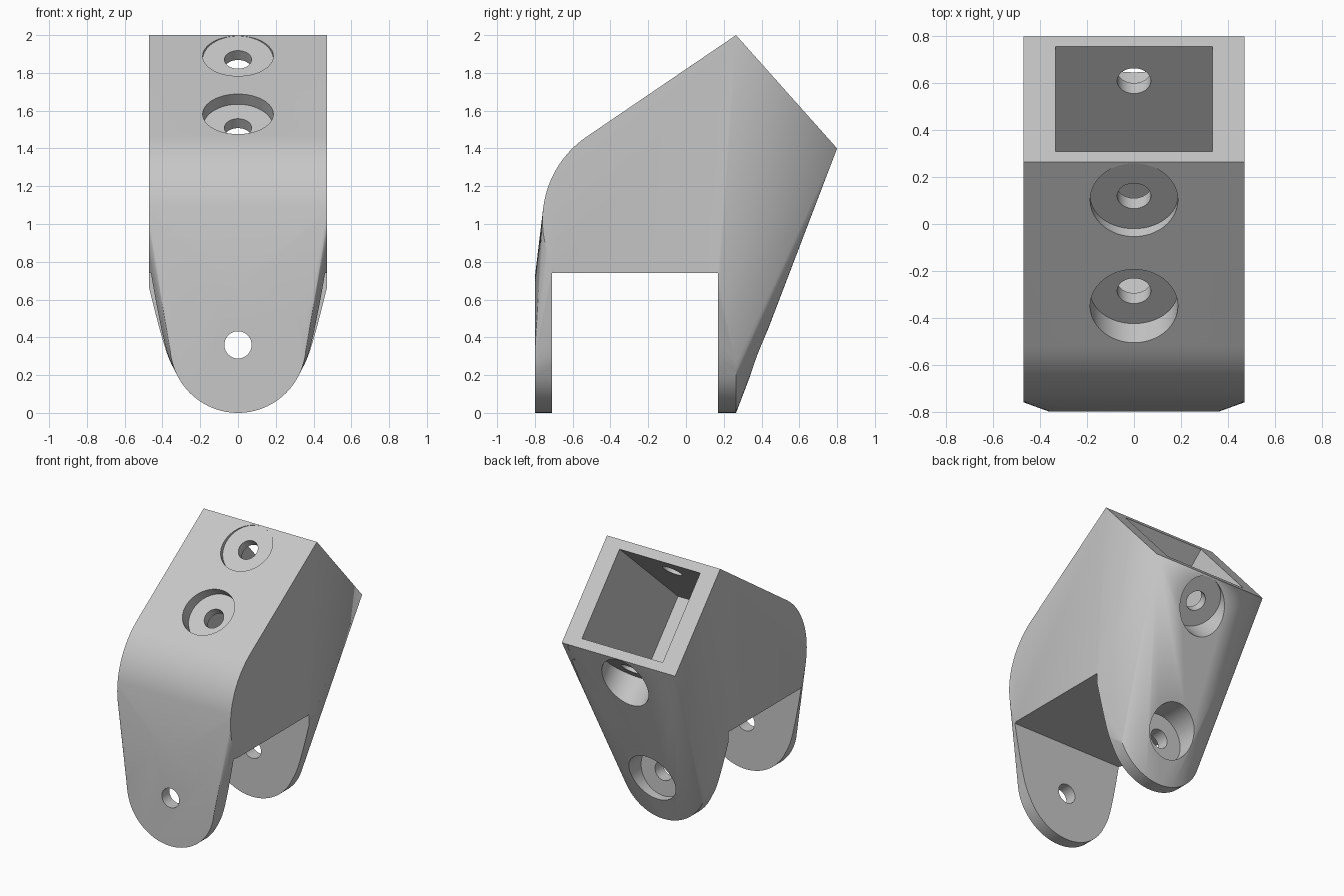
import bpy
import bmesh
from math import cos, sin, pi, radians
from mathutils import Vector

cube = bpy.data.objects.get("Cube")
if cube:
    bpy.data.objects.remove(cube, do_unlink=True)

# Main dimensions
HALF_W = 0.47
RIM_TOP = Vector((0, 0.265, 2.0))
RIM_BACK = Vector((0, 0.80, 1.40))
EAR_R = 0.36
EARS = ((-0.80, -0.71), (0.17, 0.265))
BORE_R, HOLE_R = 0.187, 0.072

# Tilted socket axes: across the mouth, and down into the socket
across = (RIM_BACK - RIM_TOP).normalized()
inward = Vector((0, across.z, -across.y))
side = Vector((1, 0, 0))

grey = bpy.data.materials.new("light grey")
grey.use_nodes = True
color = (0.57, 0.57, 0.57, 1)
grey.diffuse_color = color
grey.node_tree.nodes["Principled BSDF"].inputs["Base Color"].default_value = color


def hull(name, points):
    """Object made from the convex hull of a point set."""
    bm = bmesh.new()
    for p in points:
        bm.verts.new(p)
    out = bmesh.ops.convex_hull(bm, input=bm.verts)
    loose = [v for v in bm.verts if not v.link_faces]
    bmesh.ops.delete(bm, geom=loose, context='VERTS')
    bmesh.ops.dissolve_limit(bm, angle_limit=radians(0.1), verts=bm.verts, edges=bm.edges)
    bmesh.ops.recalc_face_normals(bm, faces=bm.faces)
    mesh = bpy.data.meshes.new(name)
    bm.to_mesh(mesh)
    bm.free()
    mesh.materials.append(grey)
    obj = bpy.data.objects.new(name, mesh)
    bpy.context.collection.objects.link(obj)
    return obj


def ring(center, axis_u, axis_v, radius, count=64):
    return [center + axis_u * radius * cos(2 * pi * i / count)
            + axis_v * radius * sin(2 * pi * i / count) for i in range(count)]


def rod(name, start, end, radius):
    """Round cutter between two points in the x = 0 plane."""
    d = (end - start).normalized()
    v = d.cross(side)
    return hull(name, ring(start, side, v, radius) + ring(end, side, v, radius))


def block(name, origin, u, v, w):
    return hull(name, [origin + u * a + v * b + w * c
                       for a in (-1, 1) for b in (0, 1) for c in (0, 1)])


Y, Z = Vector((0, 1, 0)), Vector((0, 0, 1))

# Body: socket mouth, rounded shoulder and two ear discs wrapped together
points = [p + side * s for p in (RIM_TOP, RIM_BACK) for s in (-HALF_W, HALF_W)]
for x in (-HALF_W, HALF_W):
    points += ring(Vector((x, -0.225, 1.02)), Y, Z, 0.535, 96)
for ear in EARS:
    for y in ear:
        points += ring(Vector((0, y, EAR_R)), side, Z, EAR_R, 96)
body = hull("hinge_bracket_body", points)

# Slot between the ears, and the square socket
cutters = [block("slot_cutter", Vector((0, EARS[0][1], -0.5)), side, Y * 0.88, Z * 1.24)]
wall = 0.067
width = (RIM_BACK - RIM_TOP).length
cutters.append(block("socket_cutter", RIM_TOP + across * wall - inward * 0.2,
                     side * 0.335, across * (width - 2 * wall), inward * 1.13))

# Counterbored screw holes: seat point, outward direction
upper, lower = 0.195, 0.737
seats = [(RIM_TOP + inward * upper, -across),
         (RIM_TOP + inward * lower, -across),
         (RIM_BACK + inward * upper, across),
         (Vector((0, EARS[1][1], EAR_R)), Y)]
for seat, out in seats:
    cutters.append(rod("counterbore_cutter", seat, seat + out * 0.8, BORE_R))
    cutters.append(rod("screw_hole_cutter", seat - out * 0.2, seat + out * 0.1, HOLE_R))

# Plain pin hole in the front ear
cutters.append(rod("pin_hole_cutter", Vector((0, -0.9, EAR_R)),
                   Vector((0, -0.6, EAR_R)), HOLE_R))

# Cut everything out of the body
bpy.ops.object.select_all(action='DESELECT')
bpy.context.view_layer.objects.active = body
body.select_set(True)
for cutter in cutters:
    cutter.hide_render = True
    mod = body.modifiers.new("cut", 'BOOLEAN')
    mod.operation = 'DIFFERENCE'
    mod.solver = 'EXACT'
    mod.object = cutter
    bpy.ops.object.modifier_apply(modifier=mod.name)
    bpy.data.objects.remove(cutter, do_unlink=True)

bpy.ops.object.shade_smooth_by_angle(angle=radians(25))
